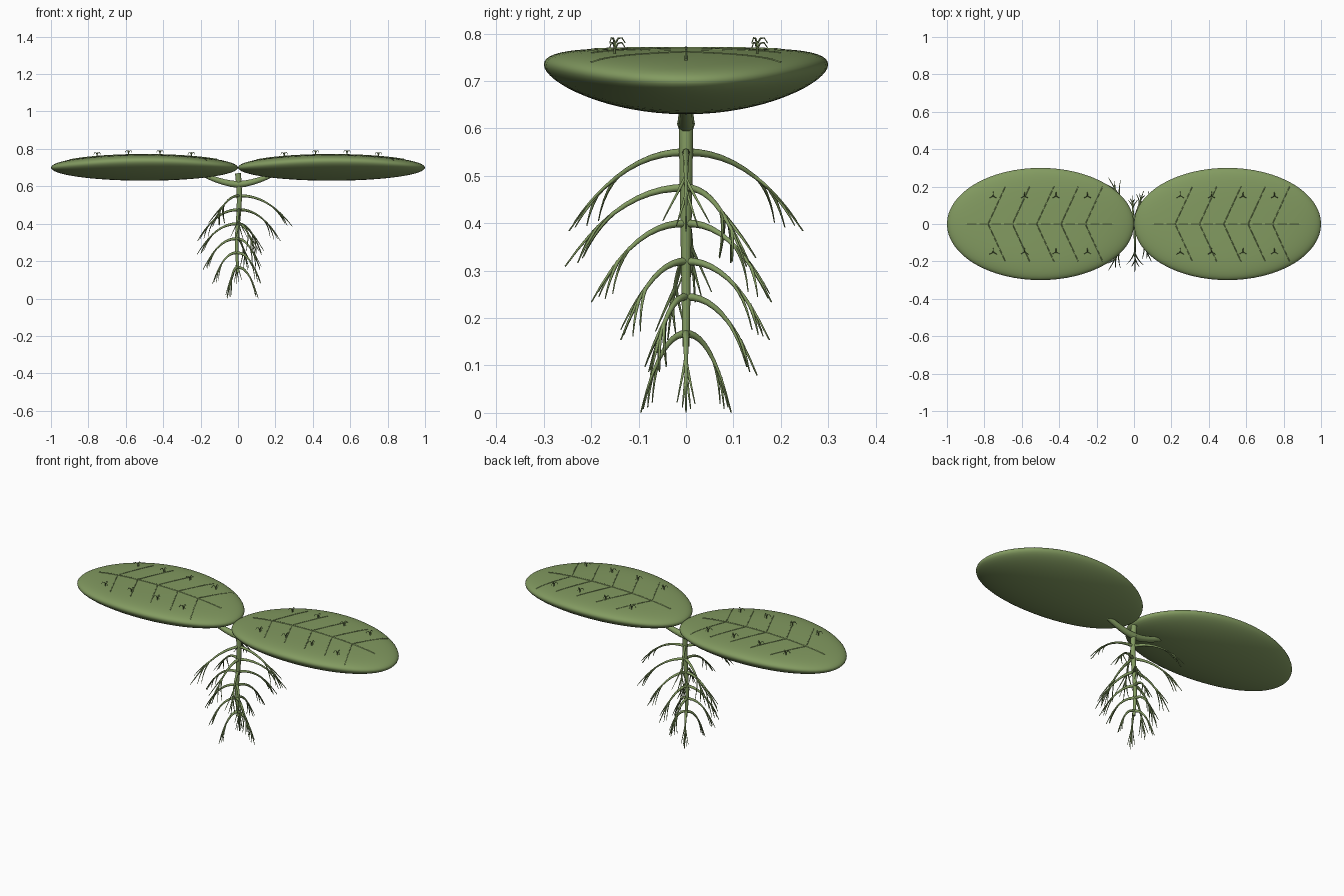
import bpy
import math
from mathutils import Vector

cube = bpy.data.objects.get("Cube")
if cube:
    bpy.data.objects.remove(cube, do_unlink=True)

green = bpy.data.materials.new("leaf_green")
green.use_nodes = True
green.diffuse_color = (0.225, 0.325, 0.118, 1)
bsdf = green.node_tree.nodes["Principled BSDF"]
bsdf.inputs["Base Color"].default_value = green.diffuse_color
bsdf.inputs["Roughness"].default_value = 0.8

LENGTH, WIDTH, THICK, LIFT, LEAF_Z = 0.5, 0.3, 0.07, 0.035, 0.70


def tubes(name, paths, sides=1):
    """Join tapered tubes into one mesh; each path is a list of (point, radius)."""
    curve = bpy.data.curves.new(name, 'CURVE')
    curve.dimensions = '3D'
    curve.bevel_depth = 1
    curve.bevel_resolution = sides
    curve.use_fill_caps = True
    for path in paths:
        spline = curve.splines.new('POLY')
        spline.points.add(len(path) - 1)
        for point, (co, radius) in zip(spline.points, path):
            point.co = (*co, 1)
            point.radius = radius
    obj = bpy.data.objects.new(name, curve)
    bpy.context.collection.objects.link(obj)
    bpy.ops.object.select_all(action='DESELECT')
    bpy.context.view_layer.objects.active = obj
    obj.select_set(True)
    bpy.ops.object.convert(target='MESH')
    obj = bpy.context.object
    obj.name = name
    obj.data.materials.clear()
    obj.data.materials.append(green)
    bpy.ops.object.shade_smooth_by_angle(angle=math.radians(60))
    return obj


def leaf_top(x, y):
    """Height of the upper leaf surface, x and y from the leaf centre."""
    u, t = x / LENGTH, y / WIDTH
    return LEAF_Z + THICK * math.sqrt(max(0, 1 - u * u - t * t)) + LIFT * t * t


# Floating leaf pads: flattened spheres with cupped long edges
def leaf(name, cx):
    bpy.ops.mesh.primitive_uv_sphere_add(segments=64, ring_count=32, radius=1)
    obj = bpy.context.object
    obj.name = name
    for v in obj.data.vertices:
        x, y, z = v.co
        v.co = (cx + LENGTH * x, WIDTH * y, LEAF_Z + THICK * z + LIFT * y * y)
    obj.data.materials.append(green)
    bpy.ops.object.shade_smooth()


# Raised midrib and slanted side veins
def veins(name, cx):
    def run(x0, y0, x1, y1, radius):
        path = []
        for i in range(13):
            f = i / 12
            x, y = x0 + (x1 - x0) * f, y0 + (y1 - y0) * f
            path.append(((cx + x, y, leaf_top(x, y)), radius))
        return path

    paths = [run(-0.4, 0, 0.39, 0, 0.0035)]
    for i in range(5):
        x = -0.28 + 0.13 * i
        for side in (-1, 1):
            paths.append(run(x, 0, x + 0.092, side * 0.2, 0.0022))
    tubes(name, paths)


# Small three-armed tufts standing on each leaf
def tufts(name, cx):
    paths = []
    for i in range(4):
        for y in (-0.15, 0.15):
            x = -0.253 + 0.168 * i
            base = Vector((cx + x, y, leaf_top(x, y) - 0.004))
            paths.append([(base, 0.003), (base + Vector((0, 0, 0.018)), 0.003)])
            for k in range(3):
                a = math.radians(90 + 120 * k)
                out = Vector((math.cos(a), math.sin(a), 0))
                arm = [(0, 0.014), (0.007, 0.026), (0.015, 0.027), (0.022, 0.016)]
                paths.append([(base + out * r + Vector((0, 0, h)), 0.0025 - 0.06 * r)
                              for r, h in arm])
    tubes(name, paths)


for side, cx in (("left", 0.5), ("right", -0.5)):
    leaf(side + "_leaf", cx)
    veins(side + "_veins", cx)
    tufts(side + "_tufts", cx)


# Central stem with a slight sway
def stem_x(z):
    return 0.007 * math.sin((0.67 - z) * 12)


stem = []
for i in range(15):
    f = i / 14
    z = 0.67 - 0.53 * f
    stem.append(((stem_x(z), 0, z), 0.0165 - 0.009 * f))
tubes("stem", [stem], 3)

# Curved stalks joining the stem to both leaves
stalks = []
for side in (-1, 1):
    stalks.append([((side * 0.19 * f, 0, 0.61 + 0.055 * f ** 1.6), 0.019 - 0.006 * f)
                   for f in (0, 0.2, 0.4, 0.6, 0.8, 1)])
tubes("leaf_stalks", stalks, 3)

# Whorls of three drooping roots: attachment height, reach, turn
whorls = [(0.55, 0.285, 0), (0.475, 0.255, 30), (0.4, 0.22, 55),
          (0.32, 0.185, 72), (0.245, 0.15, 90), (0.167, 0.11, 120)]
DROP = 0.166


def root_point(z, reach, angle, t):
    return Vector((stem_x(z) + reach * t * math.cos(angle),
                   reach * t * math.sin(angle), z - DROP * t ** 2.2))


roots, rootlets = [], []
for z, reach, turn in whorls:
    for k in range(3):
        angle = math.radians(turn + 120 * k)
        roots.append([(root_point(z, reach, angle, i / 10), 0.0085 - 0.0007 * i)
                      for i in range(11)])
        # Finer rootlets fanning out of each root
        for start, spread, end in ((0.58, -0.2, 0.94), (0.62, 0.2, 0.95),
                                   (0.72, 0.1, 0.98), (0.76, -0.08, 0.97)):
            path = []
            for i in range(6):
                f = i / 5
                t = start + (end - start) * f
                co = root_point(z, reach * (1 - 0.08 * f), angle + spread * f, t)
                path.append((co, 0.0042 - 0.003 * f))
            rootlets.append(path)
tubes("roots", roots, 2)
tubes("rootlets", rootlets)
